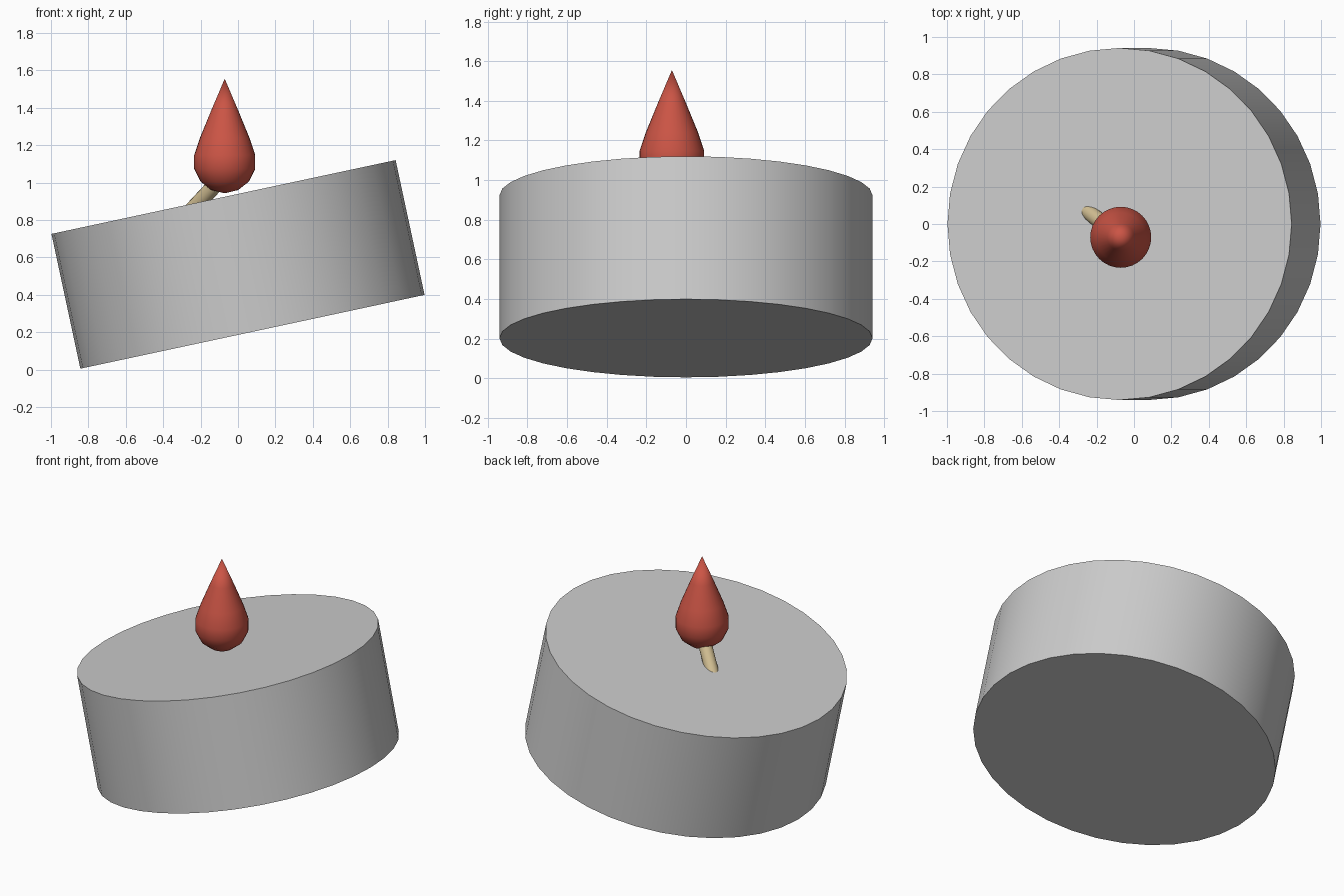
import bpy, bmesh, math
from mathutils import Vector

if "Cube" in bpy.data.objects:
    bpy.data.objects.remove(bpy.data.objects["Cube"])


def paint(obj, name, color):
    mat = bpy.data.materials.new(name)
    mat.diffuse_color = color
    mat.use_nodes = True
    mat.node_tree.nodes["Principled BSDF"].inputs["Base Color"].default_value = mat.diffuse_color
    obj.data.materials.append(mat)


def smooth(obj, angle):
    bpy.ops.object.select_all(action='DESELECT')
    obj.select_set(True)
    bpy.context.view_layer.objects.active = obj
    bpy.ops.object.shade_smooth_by_angle(angle=math.radians(angle))


# Tilted wax body
bpy.ops.mesh.primitive_cylinder_add(
    vertices=36, radius=0.941, depth=0.737, location=(0, 0, 0.5625),
    rotation=(0, math.radians(-12.1), 0))
body = bpy.context.object
body.name = "candle_body"
smooth(body, 30)

# Slanted wick, running from inside the wax into the flame
start, end = Vector((-0.28, 0.092, 0.818)), Vector((-0.08, -0.062, 1.032))
axis = end - start
bpy.ops.mesh.primitive_cylinder_add(
    vertices=16, radius=0.042, depth=axis.length, location=(start + end) / 2,
    rotation=axis.to_track_quat('Z', 'Y').to_euler())
wick = bpy.context.object
wick.name = "wick"
paint(wick, "wick_tan", (0.62, 0.5, 0.28, 1))
smooth(wick, 40)

# Teardrop flame, a lathed profile of (radius, height)
profile = [(0, 0.943), (0.072, 0.96), (0.13, 1.006), (0.163, 1.073),
           (0.163, 1.147), (0.132, 1.24), (0.072, 1.386), (0, 1.555)]
bm = bmesh.new()
verts = [bm.verts.new((r, 0, z)) for r, z in profile]
edges = [bm.edges.new(pair) for pair in zip(verts, verts[1:])]
bmesh.ops.spin(bm, geom=verts + edges, cent=(0, 0, 0), axis=(0, 0, 1),
               angle=math.tau, steps=32, use_merge=True)
bmesh.ops.remove_doubles(bm, verts=bm.verts, dist=0.0005)
bmesh.ops.recalc_face_normals(bm, faces=bm.faces)
mesh = bpy.data.meshes.new("flame")
bm.to_mesh(mesh)
bm.free()
flame = bpy.data.objects.new("flame", mesh)
flame.location = (-0.071, -0.071, 0)
bpy.context.collection.objects.link(flame)
paint(flame, "flame_red", (0.6, 0.09, 0.06, 1))
smooth(flame, 50)
